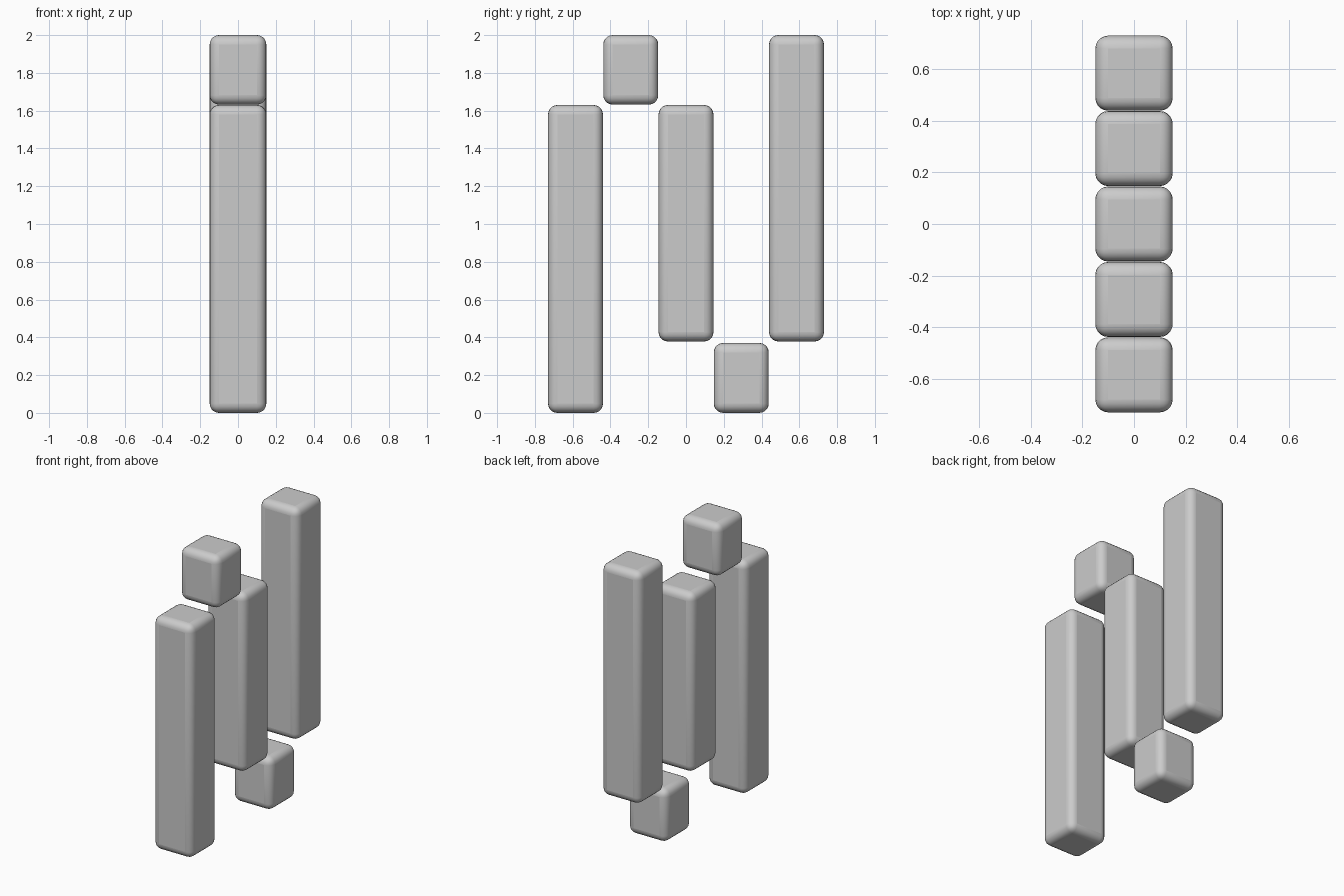
import bpy

if "Cube" in bpy.data.objects:
    bpy.data.objects.remove(bpy.data.objects["Cube"])

WIDTH = 0.30    # x size of every block
PITCH = 0.2925  # spacing along y
DEPTH = 0.291   # y size of every block


def block(name, slot, z0, z1):
    """Rounded upright block in the given y slot."""
    bpy.ops.mesh.primitive_cube_add(size=1, location=(0, slot * PITCH, (z0 + z1) / 2))
    ob = bpy.context.object
    ob.name = name
    ob.scale = (WIDTH, DEPTH, z1 - z0)
    bpy.ops.object.transform_apply(location=False, rotation=False, scale=True)
    bevel = ob.modifiers.new("rounded_edges", 'BEVEL')
    bevel.width = 0.05
    bevel.segments = 5
    bpy.ops.object.shade_smooth_by_angle()
    return ob


# Row of five blocks, front to back
block("front_bar", -2, 0.0, 1.63)
block("upper_cube", -1, 1.632, 2.0)
block("middle_bar", 0, 0.378, 1.63)
block("lower_cube", 1, 0.0, 0.37)
block("back_bar", 2, 0.378, 2.0)
